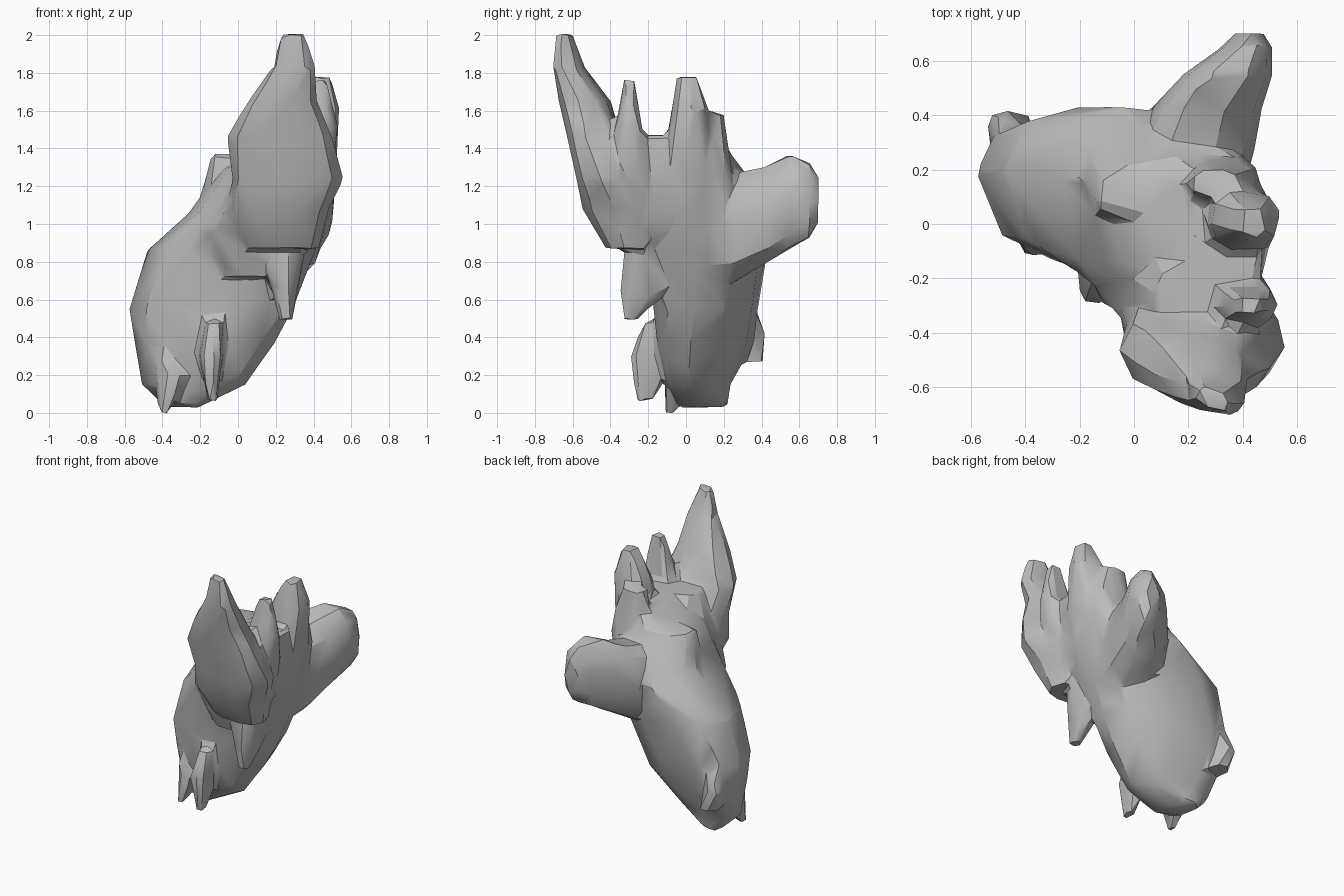
import bpy
import bmesh
import math
import random

random.seed(4)
if "Cube" in bpy.data.objects:
    bpy.data.objects.remove(bpy.data.objects["Cube"], do_unlink=True)

stone_grey = bpy.data.materials.new("stone_grey")
stone_grey.use_nodes = True
colour = (0.5, 0.5, 0.5, 1)
stone_grey.diffuse_color = colour
stone_grey.node_tree.nodes["Principled BSDF"].inputs["Base Color"].default_value = colour


def ring(level, left, right, near, far, along, shear, sides=10):
    """Rounded section inside the given bounds, at one level of the axis."""
    points = []
    for i in range(sides):
        angle = math.tau * (i + random.uniform(-0.2, 0.2)) / sides
        c, s = math.cos(angle), math.sin(angle)
        u = math.copysign(abs(c) ** 0.8, c)
        v = math.copysign(abs(s) ** 0.8, s)
        a = (left + right) / 2 + u * (right - left) / 2
        b = (near + far) / 2 + v * (far - near) / 2 - shear * u
        points.append((a, b, level) if along == "z" else (a, level, b))
    return points


def add_lobe(target, sections, along="z", shear=0.0):
    """Join each pair of neighbouring sections with a convex hull."""
    rings = [ring(*section, along, shear) for section in sections]
    for lower, upper in zip(rings, rings[1:]):
        part = bmesh.new()
        verts = [part.verts.new(point) for point in lower + upper]
        bmesh.ops.convex_hull(part, input=verts)
        loose = [v for v in part.verts if not v.link_faces]
        bmesh.ops.delete(part, geom=loose, context="VERTS")
        bmesh.ops.recalc_face_normals(part, faces=part.faces)
        mesh = bpy.data.meshes.new("lobe_segment")
        part.to_mesh(mesh)
        part.free()
        target.from_mesh(mesh)
        bpy.data.meshes.remove(mesh)


# Sections are: level, then the low and high bounds on the two other axes
trunk = [(.03, -.38, -.2, -.02, .2), (.15, -.51, .04, -.08, .22),
         (.38, -.55, .2, -.14, .35), (.55, -.58, .29, -.16, .37),
         (.86, -.48, .41, -.2, .42), (1.06, -.26, .47, -.32, .42),
         (1.3, -.08, .49, -.33, .28), (1.47, .2, .47, -.28, .16)]
front_horn = [(.87, .02, .43, -.42, -.15), (1.08, -.06, .48, -.55, -.15),
              (1.24, -.03, .56, -.58, -.25), (1.46, -.06, .5, -.63, -.34),
              (1.65, .05, .42, -.67, -.4), (1.83, .18, .41, -.7, -.54),
              (2.01, .23, .35, -.68, -.61)]
front_shoulder = [(.72, -.08, .25, -.28, .05), (.97, -.17, .42, -.36, .05),
                  (1.25, -.03, .46, -.42, 0), (1.46, .08, .46, -.42, -.12)]
side_spike = [(1, .25, .44, -.34, -.15), (1.3, .25, .51, -.4, -.18),
              (1.52, .3, .53, -.37, -.23), (1.77, .39, .47, -.33, -.27)]
middle_spike = [(.95, .25, .43, -.08, .12), (1.3, .25, .52, -.13, .14),
                (1.6, .28, .54, -.08, .12), (1.78, .39, .49, -.05, .06)]
short_spike = [(.95, .2, .42, .05, .25), (1.25, .2, .47, .04, .25),
               (1.45, .19, .44, .08, .22), (1.59, .21, .38, .1, .2)]
back_arm = [(.05, .05, .38, .7, 1.2), (.25, -.02, .44, .68, 1.28),
            (.42, .06, .47, .78, 1.31), (.55, .18, .51, .86, 1.38),
            (.65, .32, .51, .92, 1.33), (.7, .37, .48, 1, 1.25)]
upper_ridge = [(.95, -.25, .3, .02, .4), (1.15, -.2, .3, 0, .35),
               (1.37, -.14, .25, .04, .22)]
front_nub = [(.06, -.16, -.11, -.26, -.18), (.3, -.21, -.08, -.3, -.05),
             (.49, -.17, -.08, -.22, -.08)]
heel_spike = [(0, -.42, -.37, -.11, -.06), (.2, -.44, -.26, -.12, .1),
              (.33, -.44, -.32, -.08, .1)]
back_nub = [(.27, -.5, -.36, .25, .41), (.42, -.54, -.42, .28, .42),
            (.56, -.5, -.4, .25, .37)]
hanging_spike = [(.49, .22, .29, -.33, -.26), (.65, .18, .32, -.35, -.1),
                 (.9, .1, .36, -.32, -.1)]

# Gather the lobes into one volume
cluster = bmesh.new()
add_lobe(cluster, trunk, shear=0.06)
add_lobe(cluster, front_horn, shear=0.02)
add_lobe(cluster, upper_ridge, shear=-0.03)
add_lobe(cluster, back_arm, along="y")
for lobe in (front_shoulder, side_spike, middle_spike, short_spike,
             front_nub, heel_spike, back_nub, hanging_spike):
    add_lobe(cluster, lobe)
mesh = bpy.data.meshes.new("branched_rock")
cluster.to_mesh(mesh)
cluster.free()
rock = bpy.data.objects.new("branched_rock", mesh)
bpy.context.scene.collection.objects.link(rock)
bpy.context.view_layer.objects.active = rock
rock.select_set(True)

# Fuse the volume, then reduce it to coarse facets
fuse = rock.modifiers.new("fuse", "REMESH")
fuse.mode = "VOXEL"
fuse.voxel_size = 0.025
facet = rock.modifiers.new("facet", "DECIMATE")
facet.ratio = 0.035
for name in ("fuse", "facet"):
    bpy.ops.object.modifier_apply(modifier=name)

# Rest on the ground, colour, and keep the ridges crisp
lowest = min(v.co.z for v in rock.data.vertices)
for v in rock.data.vertices:
    v.co.z -= lowest
rock.data.materials.clear()
rock.data.materials.append(stone_grey)
bpy.ops.object.shade_smooth_by_angle(angle=math.radians(30))
